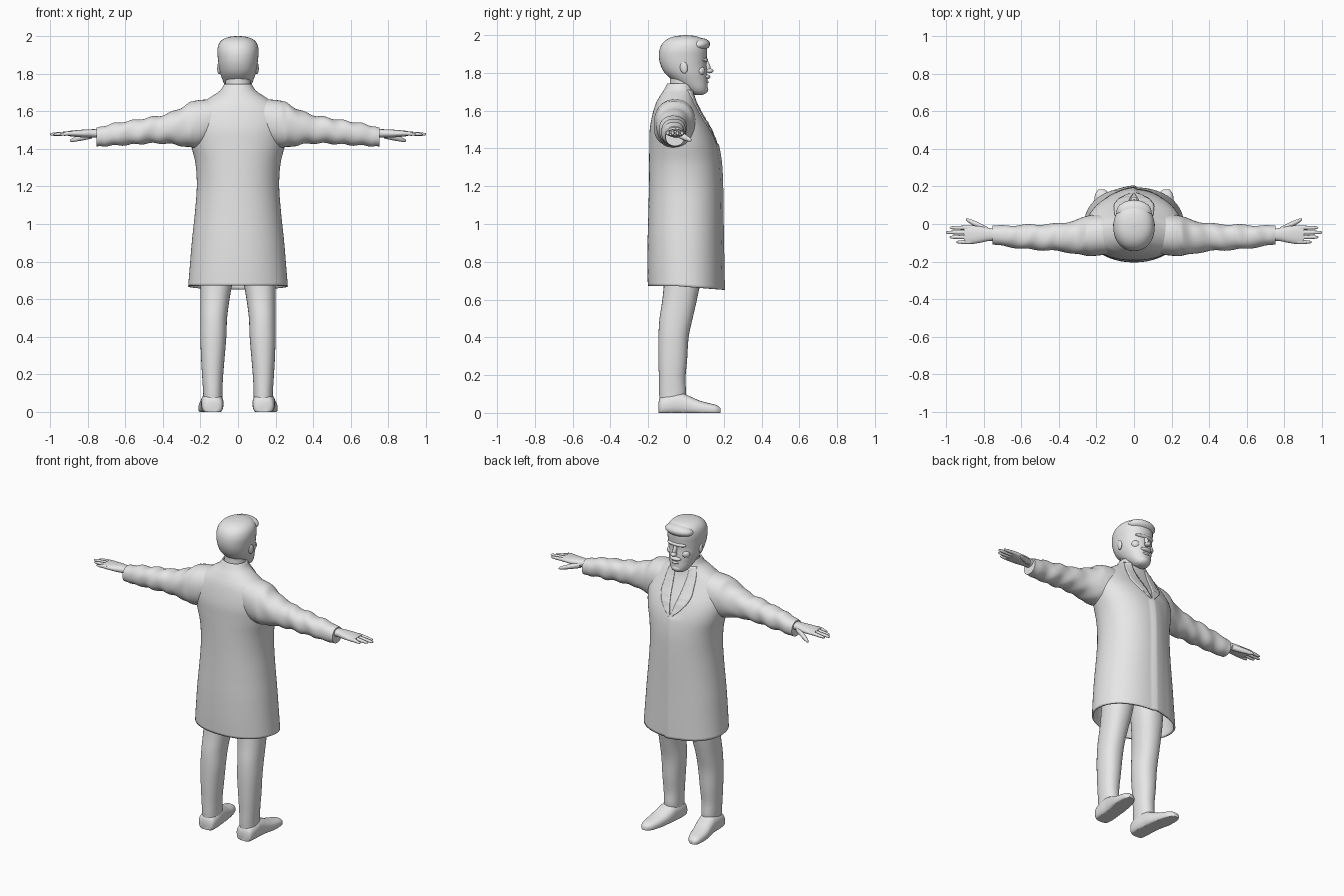
import bpy, bmesh, math
from mathutils import Matrix, Vector, Euler

grey = bpy.data.materials.new("plain grey")
grey.diffuse_color = (0.8, 0.8, 0.8, 1)


def smooth_keys(keys, sub):
    """Catmull-Rom interpolation of the section keys."""
    out = []
    for i in range(len(keys) - 1):
        p = [keys[min(max(i + d, 0), len(keys) - 1)] for d in (-1, 0, 1, 2)]
        for s in range(sub):
            u = s / sub
            out.append([0.5 * (2 * b + (c - a) * u + (2 * a - 5 * b + 4 * c - d) * u * u
                               + (3 * b - a - 3 * c + d) * u ** 3) for a, b, c, d in zip(*p)])
    return out + [list(keys[-1])]


def finish(name, bm, mirror=False):
    bmesh.ops.recalc_face_normals(bm, faces=bm.faces)
    mesh = bpy.data.meshes.new(name)
    bm.to_mesh(mesh)
    bm.free()
    mesh.materials.append(grey)
    ob = bpy.data.objects.new(name, mesh)
    bpy.context.collection.objects.link(ob)
    bpy.context.view_layer.objects.active = ob
    ob.select_set(True)
    bpy.ops.object.shade_smooth_by_angle(angle=math.radians(50))
    ob.select_set(False)
    if mirror:
        ob.modifiers.new("mirror", 'MIRROR')
    return ob


def loft(name, axis, keys, n=32, sub=4, power=2.0, cap=True, mirror=False, warp=None):
    """Skin rounded sections; each key is (t, a_min, a_max, b_min, b_max)."""
    bm = bmesh.new()
    rings = []
    for t, a0, a1, b0, b1 in smooth_keys(keys, sub):
        ring = []
        for k in range(n):
            w = 2 * math.pi * k / n
            c, s = math.cos(w), math.sin(w)
            a = (a0 + a1) / 2 + (a1 - a0) / 2 * math.copysign(abs(c) ** (2 / power), c)
            b = (b0 + b1) / 2 + (b1 - b0) / 2 * math.copysign(abs(s) ** (2 / power), s)
            co = Vector({'x': (t, a, b), 'y': (a, t, b), 'z': (a, b, t)}[axis])
            ring.append(bm.verts.new(warp(co) if warp else co))
        rings.append(ring)
    for r, q in zip(rings, rings[1:]):
        for k in range(n):
            bm.faces.new((r[k], r[(k + 1) % n], q[(k + 1) % n], q[k]))
    if cap:
        bm.faces.new(rings[0])
        bm.faces.new(rings[-1])
    return finish(name, bm, mirror)


def blob(name, loc, size, rot=(0, 0, 0), mirror=False):
    bm = bmesh.new()
    bmesh.ops.create_uvsphere(bm, u_segments=20, v_segments=12, radius=1)
    bm.transform(Matrix.LocRotScale(Vector(loc), Euler(rot), Vector(size)))
    return finish(name, bm, mirror)


# Coat body, open at the hem, with one front edge lapping over the other
coat_keys = [(z, -h, h, y0, y1) for z, h, y0, y1 in (
    (0.672, 0.265, -0.202, 0.195), (0.78, 0.256, -0.204, 0.193), (0.92, 0.244, -0.203, 0.19),
    (1.06, 0.229, -0.199, 0.188), (1.20, 0.219, -0.196, 0.186), (1.32, 0.226, -0.195, 0.18),
    (1.42, 0.25, -0.194, 0.163), (1.50, 0.262, -0.192, 0.132), (1.57, 0.25, -0.18, 0.092),
    (1.63, 0.21, -0.163, 0.06), (1.675, 0.145, -0.14, 0.045), (1.71, 0.095, -0.117, 0.04),
    (1.745, 0.073, -0.098, 0.038))]
POWER = 2.15


def coat_warp(co):
    if co.z < 1.43 and co.y > 0.08 and -0.09 < co.x < 0.012:
        co.y += 0.011 * (1 + min(co.x, 0) / 0.09)
    if co.z < 0.9:
        co.z -= 0.05 * max(co.y + 0.05, 0) * (0.9 - co.z) / 0.23 * 1.6
    return co


coat = loft("coat", 'z', coat_keys, n=96, sub=5, power=POWER, cap=False, warp=coat_warp)
lining = coat.modifiers.new("cloth thickness", 'SOLIDIFY')
lining.thickness = 0.01
lining.offset = -1

# Lapels and collar laid on the front of the coat
dense = smooth_keys(coat_keys, 8)


def coat_front(x, z):
    _, a0, a1, b0, b1 = min(dense, key=lambda r: abs(r[0] - z))
    u = min(abs(x) / a1, 0.98)
    return (b0 + b1) / 2 + (b1 - b0) / 2 * (1 - u ** POWER) ** (1 / POWER)


lapel_rows = smooth_keys([(1.42, 0.0, 0.008), (1.48, 0.016, 0.07), (1.54, 0.03, 0.105),
                          (1.60, 0.04, 0.105), (1.66, 0.048, 0.1), (1.71, 0.05, 0.085)], 5)
bm = bmesh.new()
grid = [[bm.verts.new((x, coat_front(x, z) + 0.006, z))
         for x in (x0 + (x1 - x0) * k / 6 for k in range(7))] for z, x0, x1 in lapel_rows]
for r, q in zip(grid, grid[1:]):
    for k in range(6):
        bm.faces.new((r[k], r[k + 1], q[k + 1], q[k]))
lapel = finish("lapel", bm, mirror=True)
lapel.modifiers.new("cloth thickness", 'SOLIDIFY').thickness = 0.008


# Sleeves with soft folds
def folds(co):
    if 0.24 < co.x < 0.72:
        co.z += 0.004 * math.sin(co.x * 62 + co.y * 22)
        co.y += 0.003 * math.sin(co.x * 48 + co.z * 25)
    return co


loft("sleeve", 'x', [
    (0.10, -0.15, 0.03, 1.48, 1.665), (0.17, -0.165, 0.05, 1.42, 1.662),
    (0.24, -0.17, 0.045, 1.405, 1.652), (0.31, -0.16, 0.02, 1.418, 1.615),
    (0.39, -0.145, 0.005, 1.428, 1.582), (0.48, -0.14, -0.002, 1.428, 1.565),
    (0.57, -0.133, -0.004, 1.422, 1.55), (0.66, -0.123, -0.008, 1.417, 1.535),
    (0.752, -0.108, -0.008, 1.413, 1.512)],
    n=36, sub=6, power=2.2, mirror=True, warp=folds)

# Hands
loft("palm", 'x', [
    (0.72, -0.09, -0.025, 1.455, 1.505), (0.77, -0.09, -0.022, 1.46, 1.504),
    (0.82, -0.1, -0.012, 1.46, 1.502), (0.87, -0.107, -0.008, 1.464, 1.498),
    (0.905, -0.105, -0.01, 1.468, 1.494)], n=24, power=2.3, mirror=True)
for label, y, tip in (("little", -0.096, 0.945), ("ring", -0.07, 0.98),
                      ("middle", -0.045, 1.0), ("index", -0.02, 0.98)):
    loft(label + "_finger", 'x', [
        (0.87, y - 0.011, y + 0.011, 1.47, 1.494), (0.91, y - 0.011, y + 0.011, 1.47, 1.492),
        (tip - 0.025, y - 0.009, y + 0.009, 1.469, 1.487),
        (tip - 0.005, y - 0.006, y + 0.006, 1.471, 1.483),
        (tip, y - 0.002, y + 0.002, 1.475, 1.479)], n=12, sub=3, mirror=True)
loft("thumb", 'x', [
    (0.775, -0.05, -0.018, 1.455, 1.492), (0.81, -0.035, 0.0, 1.447, 1.482),
    (0.85, -0.012, 0.018, 1.44, 1.468), (0.88, 0.008, 0.029, 1.436, 1.457),
    (0.893, 0.02, 0.028, 1.438, 1.448)], n=14, sub=3, mirror=True)

# Trousers
loft("trouser_leg", 'z', [
    (0.04, 0.085, 0.183, -0.138, -0.015), (0.10, 0.083, 0.185, -0.142, 0.0),
    (0.18, 0.08, 0.19, -0.143, -0.003), (0.28, 0.072, 0.196, -0.146, 0.006),
    (0.40, 0.062, 0.2, -0.146, 0.014), (0.50, 0.058, 0.2, -0.14, 0.035),
    (0.60, 0.045, 0.2, -0.125, 0.058), (0.72, 0.025, 0.2, -0.115, 0.08),
    (0.9, 0.002, 0.195, -0.115, 0.09)], power=2.2, mirror=True)


# Shoes, turned slightly outwards, with flat soles
def sole(co):
    co.z = max(co.z, 0)
    return co


loft("shoe", 'y', [
    (-0.146, 0.105, 0.165, -0.005, 0.055), (-0.132, 0.083, 0.188, -0.015, 0.085),
    (-0.08, 0.077, 0.196, -0.015, 0.105), (-0.03, 0.082, 0.197, -0.015, 0.108),
    (0.02, 0.088, 0.203, -0.015, 0.088), (0.07, 0.1, 0.21, -0.015, 0.066),
    (0.12, 0.113, 0.211, -0.015, 0.052), (0.16, 0.13, 0.206, -0.012, 0.042),
    (0.183, 0.155, 0.19, -0.003, 0.025)], power=2.4, mirror=True, warp=sole)

# Neck and head
loft("neck", 'z', [
    (1.62, -0.075, 0.075, -0.1, 0.045), (1.70, -0.068, 0.068, -0.092, 0.045),
    (1.76, -0.068, 0.068, -0.085, 0.045), (1.83, -0.075, 0.075, -0.09, 0.05)])
loft("head", 'z', [(z, -h, h, y0, y1) for z, h, y0, y1 in (
    (1.684, 0.025, 0.045, 0.09), (1.695, 0.045, 0.02, 0.108), (1.72, 0.063, -0.015, 0.114),
    (1.76, 0.08, -0.07, 0.113), (1.80, 0.094, -0.113, 0.112), (1.84, 0.102, -0.134, 0.108),
    (1.88, 0.107, -0.143, 0.11), (1.92, 0.11, -0.141, 0.112), (1.955, 0.103, -0.126, 0.108),
    (1.98, 0.083, -0.097, 0.088), (1.994, 0.05, -0.058, 0.055), (2.0, 0.004, -0.005, 0.005))],
    n=40, power=2.15)
blob("hair_front", (0, 0.066, 1.948), (0.094, 0.062, 0.036), (0.12, 0, 0))
blob("brow", (0, 0.095, 1.868), (0.066, 0.022, 0.014))
blob("nose_bridge", (0, 0.113, 1.835), (0.012, 0.015, 0.036), (0.3, 0, 0))
blob("nose_tip", (0, 0.125, 1.811), (0.018, 0.02, 0.013))
blob("moustache", (0, 0.108, 1.779), (0.038, 0.021, 0.013))
blob("lower_lip", (0, 0.106, 1.752), (0.025, 0.014, 0.009))
blob("chin", (0, 0.092, 1.713), (0.038, 0.026, 0.024))
blob("cheek", (0.05, 0.075, 1.81), (0.028, 0.026, 0.026), mirror=True)
blob("ear", (0.099, -0.012, 1.83), (0.011, 0.021, 0.034), (0.2, 0, -0.25), mirror=True)
